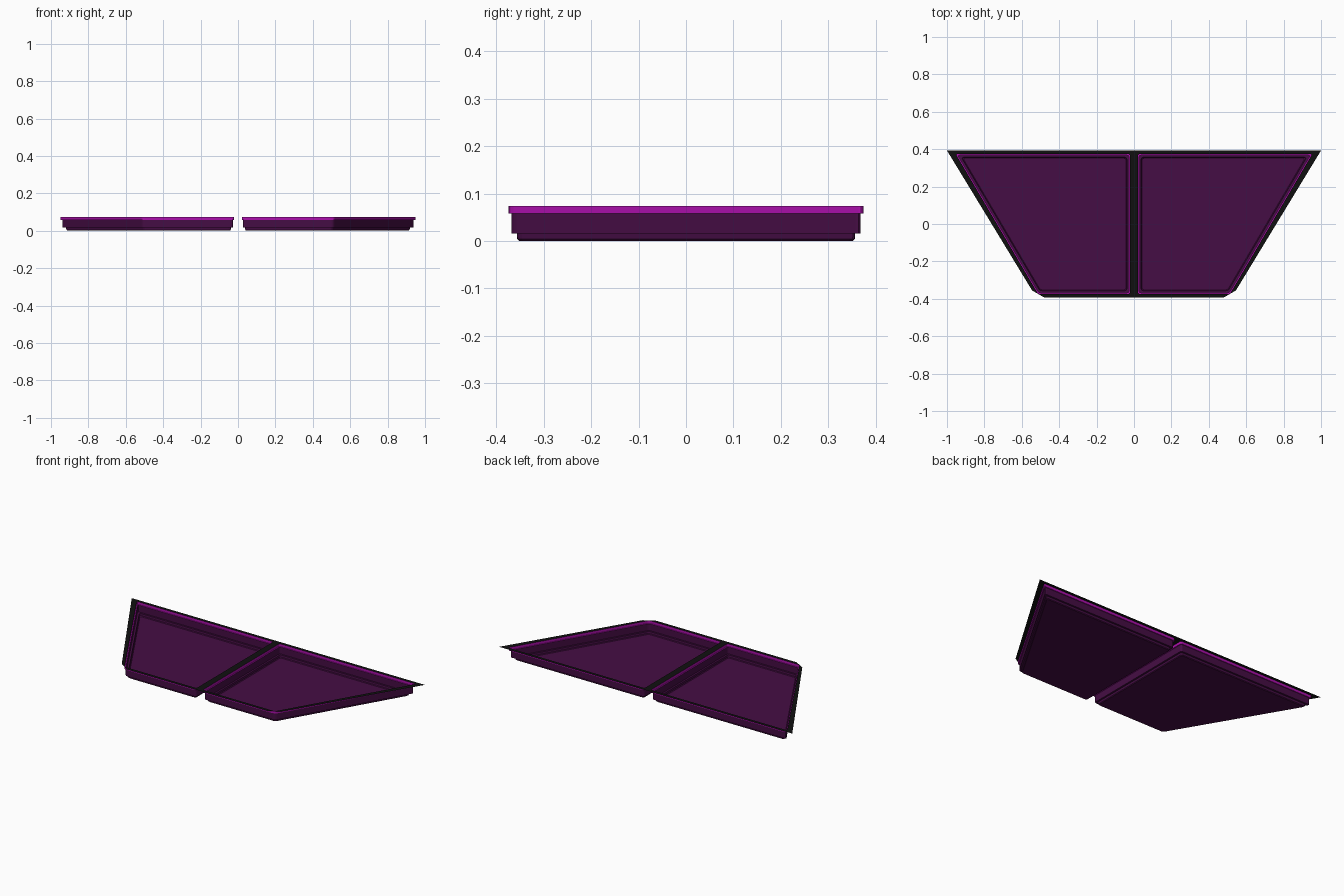
import bpy, bmesh
from mathutils import Vector

if "Cube" in bpy.data.objects:
    bpy.data.objects.remove(bpy.data.objects["Cube"])

TOP = 0.074


def material(name, rgb):
    m = bpy.data.materials.new(name)
    m.diffuse_color = (*rgb, 1)
    m.use_nodes = True
    m.node_tree.nodes["Principled BSDF"].inputs["Base Color"].default_value = m.diffuse_color
    return m


PURPLE = material("dark_purple", (0.06, 0.004, 0.058))
MAGENTA = material("magenta", (0.42, 0.005, 0.42))
BLACK = material("black", (0.005, 0.005, 0.005))

# Plan outline of the right-hand tray, counter-clockwise
OUTLINE = [Vector(p) for p in
           [(0.021, -0.374), (0.513, -0.374), (0.953, 0.374), (0.021, 0.374)]]


def inset_outline(d, r=0.012):
    """Tray outline moved inward by d, with small rounded corners."""
    n = len(OUTLINE)
    corners = []
    for i, p in enumerate(OUTLINE):
        a = (p - OUTLINE[i - 1]).normalized()
        b = (OUTLINE[(i + 1) % n] - p).normalized()
        na, nb = Vector((-a.y, a.x)), Vector((-b.y, b.x))
        corners.append(p + (na + nb) * d / (1 + na.dot(nb)))
    points = []
    for i, c in enumerate(corners):
        p = c + (corners[i - 1] - c).normalized() * r
        q = c + (corners[(i + 1) % n] - c).normalized() * r
        for t in (0, 0.33, 0.67, 1):
            points.append(p * (1 - t) ** 2 + c * 2 * t * (1 - t) + q * t * t)
    return points


def finish(bm, name, mat):
    me = bpy.data.meshes.new(name)
    bm.to_mesh(me)
    bm.free()
    me.materials.append(mat)
    ob = bpy.data.objects.new(name, me)
    bpy.context.collection.objects.link(ob)
    return ob


def shell(name, profile, side, mat, floor=False):
    """Loft rings of (inset, height) into a thin wall, with optional floor."""
    bm = bmesh.new()
    rings = [[bm.verts.new((side * p.x, p.y, z)) for p in inset_outline(d)]
             for d, z in profile]
    for lo, hi in zip(rings[1:], rings):
        for i in range(len(lo)):
            j = (i + 1) % len(lo)
            bm.faces.new((lo[i], lo[j], hi[j], hi[i]))
    if floor:
        bm.faces.new(rings[-1][::-1])
    if side < 0:
        bmesh.ops.reverse_faces(bm, faces=bm.faces[:])
    return finish(bm, name, mat)


# Two mirrored trays, each with a bright lip
for side, label in ((-1, "left"), (1, "right")):
    shell(label + "_lip", [(0, TOP), (0, 0.058), (0.006, 0.058)], side, MAGENTA)
    shell(label + "_tray",
          [(0.006, 0.058), (0.006, 0.016), (0.017, 0.016),
           (0.018, 0.004), (0.022, 0)], side, PURPLE, floor=True)

# Flat black frame sheet with two tray openings
half = [(0.48, -0.393), (0.545, -0.355), (1.0, 0.393)]
outer = half + [(-x, y) for x, y in reversed(half)]
loops = [outer] + [[(s * p.x, p.y) for p in inset_outline(0)] for s in (-1, 1)]
bm = bmesh.new()
for loop in loops:
    vs = [bm.verts.new((x, y, TOP)) for x, y in loop]
    for i, v in enumerate(vs):
        bm.edges.new((vs[i - 1], v))
bmesh.ops.triangle_fill(bm, use_beauty=True, edges=bm.edges[:], normal=(0, 0, 1))
finish(bm, "frame_sheet", BLACK)
